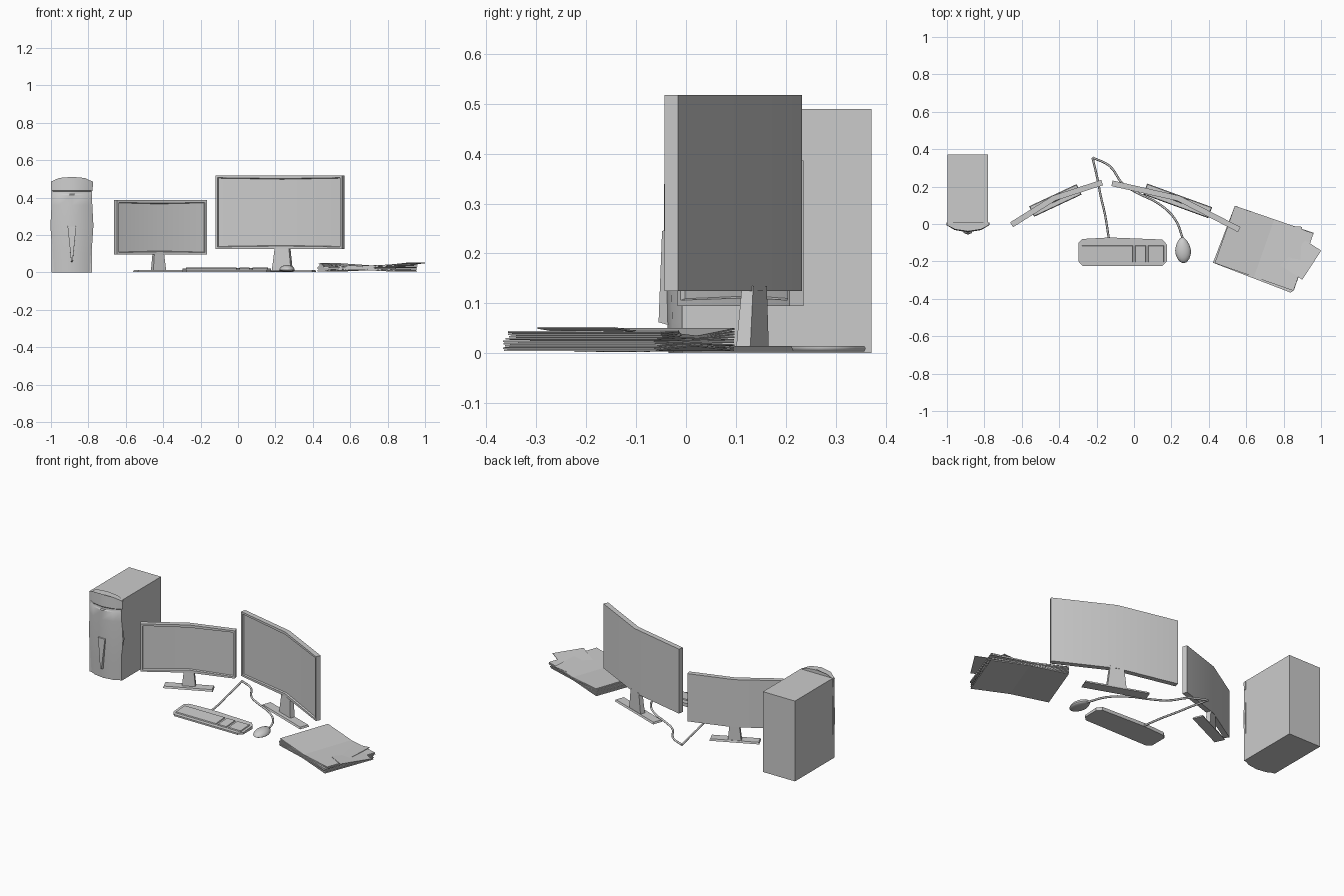
import bpy, bmesh, math, random
from mathutils import Matrix, Vector

if "Cube" in bpy.data.objects:
    bpy.data.objects.remove(bpy.data.objects["Cube"])

random.seed(4)


def finish(name, bm, loc=(0, 0, 0), rot=0, smooth=False):
    bmesh.ops.recalc_face_normals(bm, faces=bm.faces)
    me = bpy.data.meshes.new(name)
    bm.to_mesh(me)
    bm.free()
    ob = bpy.data.objects.new(name, me)
    bpy.context.collection.objects.link(ob)
    ob.location = loc
    ob.rotation_euler.z = math.radians(rot)
    if smooth:
        bpy.ops.object.select_all(action='DESELECT')
        ob.select_set(True)
        bpy.context.view_layer.objects.active = ob
        bpy.ops.object.shade_smooth_by_angle(angle=math.radians(35))
    return ob


def loft(bm, rings, cap=True):
    """Bridge closed rings of equal length."""
    vs = [[bm.verts.new(p) for p in r] for r in rings]
    n = len(vs[0])
    for a, b in zip(vs, vs[1:]):
        for i in range(n):
            bm.faces.new((a[i], a[(i + 1) % n], b[(i + 1) % n], b[i]))
    if cap:
        bm.faces.new(vs[0])
        bm.faces.new(vs[-1])
    return vs


def rect(x0, x1, y0, y1, z):
    return [(x0, y0, z), (x1, y0, z), (x1, y1, z), (x0, y1, z)]


def frustum(name, r0, r1, **kw):
    bm = bmesh.new()
    loft(bm, [r0, r1])
    return finish(name, bm, **kw)


def monitor(name, loc, rot, w, bend, z0, z1, base_w, neck_w):
    # Bent panel with recessed screen
    h, t = w / 2, 0.03
    prof = [(-h, -bend), (0, 0), (h, -bend), (h + .004, t - bend), (0, t), (-h - .004, t - bend)]
    bm = bmesh.new()
    vs = loft(bm, [[(x, y, z) for x, y in prof] for z in (z0, z1)])
    front = [f for f in bm.faces if len(f.verts) == 4
             and all(v in vs[0][:3] + vs[1][:3] for v in f.verts)]
    bmesh.ops.recalc_face_normals(bm, faces=bm.faces)
    bmesh.ops.inset_region(bm, faces=front, thickness=0.016)
    bmesh.ops.inset_region(bm, faces=front, thickness=0.004, depth=-0.009)
    finish(name + "_panel", bm, loc, rot, True)
    # Foot bar
    b = base_w / 2
    frustum(name + "_foot", rect(-b, b, -.03, .032, .003),
            rect(-b + .004, b - .004, -.026, .028, .014), loc=loc, rot=rot)
    # Tapered neck
    n = neck_w / 2
    frustum(name + "_neck", rect(-n * 1.35, n * 1.35, -.004, .026, .013),
            rect(-n, n, .003, .027, z0 + .01), loc=loc, rot=rot)


monitor("large_monitor", (.233, .123, 0), -20, .72, .046, .125, .518, .37, .08)
monitor("small_monitor", (-.42, .125, 0), 25, .53, .033, .095, .386, .28, .056)

# Tower case
CX = -.888
frustum("tower_body", rect(CX - .108, CX + .108, -.008, .372, 0),
        rect(CX - .108, CX + .108, -.008, .372, .49))

# Bulging tower front panel: height, half width, bulge
levels = [(0, .099, .026), (.1, .105, .03), (.25, .115, .035), (.36, .109, .034), (.415, .107, .034),
          (.42, .104, .029), (.433, .104, .029), (.438, .111, .034), (.485, .112, .03)]
arch = (0, .02, .026, .02, 0)
rings = []
for k, (z, w, b) in enumerate(levels):
    top = k == len(levels) - 1
    fr = [(CX + w * s, -.006 - b * q, z + (a if top else 0))
          for s, q, a in zip((-1, -.62, 0, .62, 1), (0, .75, 1.1, .75, 0), arch)]
    bk = [(x, .008, zz) for x, y, zz in reversed(fr)]
    rings.append(fr + bk)
bm = bmesh.new()
loft(bm, rings)
finish("tower_front_panel", bm, smooth=True)

# Tapered handle wedge on the front panel
frustum("tower_front_wedge",
        [(CX - .004, -.03, .055), (CX + .004, -.03, .055), (CX + .004, -.055, .062), (CX - .004, -.055, .062)],
        [(CX - .023, -.03, .25), (CX + .023, -.03, .25), (CX + .023, -.048, .245), (CX - .023, -.048, .245)])

# Keyboard body, sloping down to the front
outline = [(-.297, -.1), (-.275, -.08), (-.13, -.072), (.152, -.083), (.176, -.11),
           (.176, -.2), (.152, -.224), (-.275, -.224), (-.297, -.2)]


def slope(y):
    return .012 + (y + .224) / .15 * .011


bm = bmesh.new()
loft(bm, [[(x, y, .002) for x, y in outline], [(x, y, slope(y)) for x, y in outline]])
finish("keyboard_body", bm)
# Raised key blocks
for i, (x0, x1, y0, y1) in enumerate([(-.28, -.005, -.205, -.115), (.005, .065, -.205, -.115),
                                      (.075, .162, -.205, -.115)]):
    frustum("key_block_%d" % i,
            [(x, y, slope(y) - .003) for x, y, _ in rect(x0, x1, y0, y1, 0)],
            [(x, y, slope(y) + .006) for x, y, _ in rect(x0 + .003, x1 - .003, y0 + .003, y1 - .003, 0)])

# Mouse: half egg
bm = bmesh.new()
bmesh.ops.create_uvsphere(bm, u_segments=16, v_segments=10, radius=1)
for v in bm.verts:
    x, y, z = v.co
    v.co = (x * .042 * (1 - .18 * y * y - .12 * y), y * .07,
            .012 + (z * .028 if z > 0 else z * .01))
finish("mouse", bm, (.262, -.14, 0), 4, True)


# Cables
def cable(name, pts):
    cu = bpy.data.curves.new(name, 'CURVE')
    cu.dimensions = '3D'
    cu.bevel_depth, cu.bevel_resolution, cu.resolution_u = .006, 1, 4
    cu.use_fill_caps = True
    sp = cu.splines.new('BEZIER')
    sp.bezier_points.add(len(pts) - 1)
    for p, (x, y) in zip(sp.bezier_points, pts):
        p.co = (x, y, .009)
        p.handle_left_type = p.handle_right_type = 'AUTO'
    bpy.context.collection.objects.link(bpy.data.objects.new(name, cu))


cable("mouse_cable", [(.262, -.08), (.22, .025), (.13, .11), (.02, .165), (-.06, .215), (-.13, .31), (-.222, .355)])
cable("keyboard_cable", [(-.135, -.075), (-.155, .05), (-.178, .15), (-.195, .24), (-.222, .355)])


# Stack of creased sheets
def sheet(name, loc, rot, w, d, zl, zc, zr):
    bm = bmesh.new()
    t = .003
    prof = [(-w / 2, zl), (0, zc), (w / 2, zr), (w / 2, zr + t), (0, zc + t), (-w / 2, zl + t)]
    loft(bm, [[(x, y, z) for x, z in prof] for y in (-d / 2, d / 2)])
    return finish(name, bm, loc, rot)


N = 9
for i in range(N):
    f = i / (N - 1)
    j = random.uniform(-1, 1)
    sheet("sheet_%d" % i, (.693 + j * .005, -.132 + j * .004, 0), -20 + j * 1.2, .446, .325,
          .004 + f * .043, .014 + f * .018, .004 + f * .037)
# Loose sheets on top at the right
sheet("loose_sheet_angled", (.858, -.16, 0), -33, .22, .185, .03, .039, .049)
sheet("loose_sheet_straight", (.8, -.1, 0), -3, .19, .18, .03, .035, .043)
